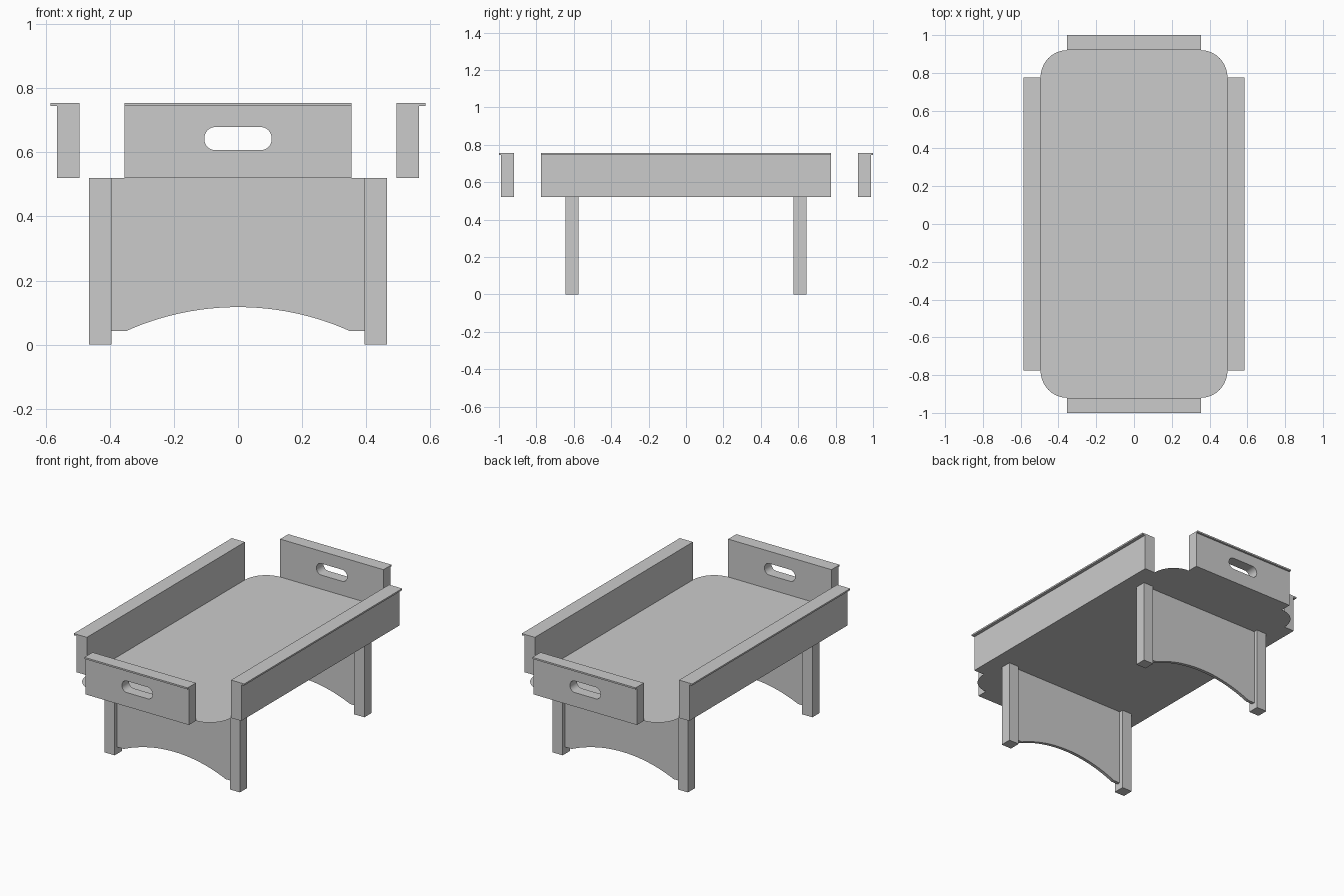
import bpy, bmesh, math
from mathutils import Vector

if "Cube" in bpy.data.objects:
    bpy.data.objects.remove(bpy.data.objects["Cube"])

TOP = 0.52      # tray floor height
RIM = 0.755     # top of the tray walls

grey = bpy.data.materials.new("plain_grey")
grey.use_nodes = True
colour = (0.6, 0.6, 0.6, 1)
grey.diffuse_color = colour
grey.node_tree.nodes["Principled BSDF"].inputs["Base Color"].default_value = colour


def prism(name, outline, direction):
    """Extrude a closed outline of 3D points along a direction (None = flat sheet)."""
    bm = bmesh.new()
    face = bm.faces.new([bm.verts.new(p) for p in outline])
    if direction:
        out = bmesh.ops.extrude_face_region(bm, geom=[face], use_keep_orig=True)
        moved = [v for v in out["geom"] if isinstance(v, bmesh.types.BMVert)]
        bmesh.ops.translate(bm, verts=moved, vec=Vector(direction))
        bmesh.ops.recalc_face_normals(bm, faces=bm.faces[:])
    mesh = bpy.data.meshes.new(name)
    bm.to_mesh(mesh)
    bm.free()
    mesh.materials.append(grey)
    obj = bpy.data.objects.new(name, mesh)
    bpy.context.collection.objects.link(obj)
    return obj


def smooth(obj):
    bpy.ops.object.select_all(action="DESELECT")
    obj.select_set(True)
    bpy.context.view_layer.objects.active = obj
    bpy.ops.object.shade_smooth_by_angle(angle=math.radians(30))


def rounded(hx, hy, rx, ry, steps=10):
    """Rounded rectangle as 2D points."""
    points = []
    for quarter, (sx, sy) in enumerate([(1, 1), (-1, 1), (-1, -1), (1, -1)]):
        for i in range(steps + 1):
            a = (quarter + i / steps) * math.pi / 2
            points.append((sx * (hx - rx) + rx * math.cos(a),
                           sy * (hy - ry) + ry * math.sin(a)))
    return points


def rail_profile(inner, outer, lip):
    """Wall section with a thin lip overhanging the outer face."""
    edge = RIM - 0.01
    return [(inner, TOP), (outer, TOP), (outer, edge), (lip, edge), (lip, RIM), (inner, RIM)]


# Tray floor
prism("tray_floor", [(x, y, TOP) for x, y in rounded(0.495, 0.92, 0.14, 0.145)], None)

# Long side walls
for side, s in (("left", 1), ("right", -1)):
    prism(side + "_wall", [(s * x, -0.775, z) for x, z in rail_profile(0.495, 0.565, 0.585)],
          (0, 1.55, 0))

# End walls with handle slots
for end, s in (("front", -1), ("back", 1)):
    wall = prism(end + "_wall", [(-0.355, s * y, z) for y, z in rail_profile(0.92, 0.988, 1.0)],
                 (0.71, 0, 0))
    cutter = prism("slot_cutter", [(x, s * 0.8, z + 0.643) for x, z in
                                   rounded(0.105, 0.036, 0.034, 0.034)], (0, s * 0.4, 0))
    cutter.hide_render = True
    cut = wall.modifiers.new("handle_slot", "BOOLEAN")
    cut.operation, cut.solver, cut.object = "DIFFERENCE", "EXACT", cutter
    bpy.context.view_layer.objects.active = wall
    bpy.ops.object.modifier_apply(modifier=cut.name)
    bpy.data.objects.remove(cutter)
    smooth(wall)

# Arched apron outline
half, low, rise = 0.35, 0.042, 0.075
radius = (half ** 2 + rise ** 2) / (2 * rise)
sweep = math.asin(half / radius)
arch = [(radius * math.sin(a), low + rise - radius * (1 - math.cos(a)))
        for a in (sweep * i / 12 for i in range(-12, 13))]
apron = [(0.395, low), (0.395, TOP), (-0.395, TOP), (-0.395, low)] + arch

# Two leg frames
for end, s in (("front", -1), ("back", 1)):
    smooth(prism(end + "_apron", [(x, s * 0.61 - 0.01, z) for x, z in apron], (0, 0.02, 0)))
    for side, t in (("left", 1), ("right", -1)):
        square = [(t * 0.43 + dx * 0.035, s * 0.61 + dy * 0.035, 0)
                  for dx, dy in ((-1, -1), (1, -1), (1, 1), (-1, 1))]
        prism(end + "_" + side + "_leg", square, (0, 0, TOP))
